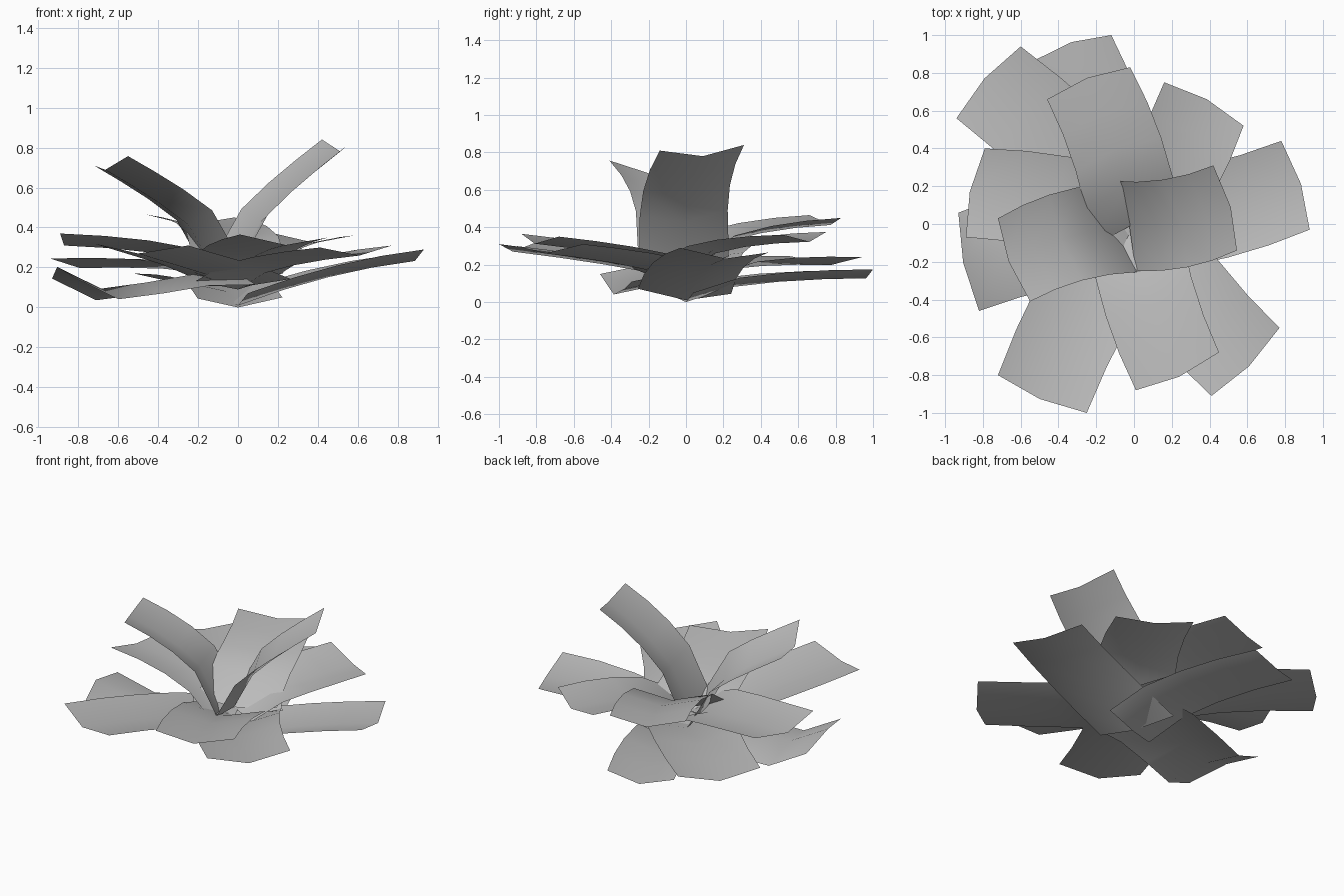
import bpy
import bmesh
from mathutils import Vector

cube = bpy.data.objects.get("Cube")
if cube:
    bpy.data.objects.remove(cube, do_unlink=True)

# One plain grey for the whole plant
grey = bpy.data.materials.new("leaf grey")
grey.use_nodes = True
colour = (0.5, 0.5, 0.5, 1)
grey.diffuse_color = colour
grey.node_tree.nodes["Principled BSDF"].inputs["Base Color"].default_value = colour

SEGMENTS = 4
SIDE_BOW = 0.035


def leaf(name, corner_a, corner_b, base_z, bow, start=0.0, skew=0.6, crease=0.045):
    """Creased leaf card swept from the plant centre to its tip edge."""
    a, b = Vector(corner_a), Vector(corner_b)
    middle = (a + b) / 2
    outward = Vector((middle.x, middle.y, 0)).normalized()
    sideways = Vector((outward.y, -outward.x, 0))
    # The midrib is offset from the two edges and reaches further out
    rib_tip = middle + outward * 0.03 - Vector((0, 0, crease))
    rib_base = Vector((rib_tip.x * start, rib_tip.y * start, base_z))
    section = [a - rib_tip, Vector(), b - rib_tip]

    bm = bmesh.new()
    rows = []
    for i in range(SEGMENTS + 1):
        t = i / SEGMENTS
        u = t ** skew
        rib = rib_base.lerp(rib_tip, t) + sideways * SIDE_BOW * 4 * t * (1 - t)
        rib.z += bow * 4 * u * (1 - u)
        widen = 1 + 0.06 * (1 - t)
        rows.append([bm.verts.new(rib + offset * widen) for offset in section])
    for row, following in zip(rows, rows[1:]):
        for j in range(len(section) - 1):
            bm.faces.new((row[j], row[j + 1], following[j + 1], following[j]))

    # Upper side is the front of every face
    bm.normal_update()
    if sum(face.normal.z for face in bm.faces) < 0:
        bmesh.ops.reverse_faces(bm, faces=bm.faces[:])
    for face in bm.faces:
        face.smooth = True

    mesh = bpy.data.meshes.new(name)
    bm.to_mesh(mesh)
    bm.free()
    mesh.materials.append(grey)
    obj = bpy.data.objects.new(name, mesh)
    bpy.context.collection.objects.link(obj)
    return obj


# Lowest ring of spreading leaves; the right one is creased upwards and sags
leaf("low_left_leaf", (0.78, 0.44, 0.265), (0.93, -0.03, 0.29), 0.01, 0.03, skew=1)
leaf("low_back_leaf", (-0.52, 0.87, 0.17), (-0.12, 1, 0.175), 0, 0.05)
leaf("low_right_leaf", (-0.93, 0.06, 0.145), (-0.82, -0.46, 0.15), 0.17, -0.1,
     skew=2.4, crease=-0.055)
leaf("back_right_leaf", (-0.94, 0.56, 0.245), (-0.6, 0.94, 0.24), 0.1, 0.05)

# Middle ring of spreading leaves
leaf("front_left_leaf", (0.41, -0.91, 0.3), (0.77, -0.55, 0.31), 0.09, 0.04)
leaf("front_right_leaf", (-0.72, -0.8, 0.32), (-0.25, -1, 0.31), 0.1, 0.02)
leaf("right_leaf", (-0.79, 0.4, 0.34), (-0.89, -0.07, 0.37), 0.13, 0.06)
leaf("front_leaf", (0.01, -0.88, 0.365), (0.45, -0.68, 0.35), 0.13, 0.04)
leaf("back_left_leaf", (0.16, 0.75, 0.375), (0.58, 0.52, 0.36), 0.16, 0.06)

# Upper leaves, two of them standing steeply
leaf("upper_back_leaf", (-0.46, 0.66, 0.465), (-0.02, 0.83, 0.45), 0.18, 0.08)
leaf("steep_left_leaf", (0.42, 0.31, 0.84), (0.545, -0.14, 0.81), 0.18, 0.1, -0.05, 0.5)
leaf("steep_right_leaf", (-0.72, 0.03, 0.71), (-0.55, -0.41, 0.757), 0.15, 0.13, 0.15, 0.45)
